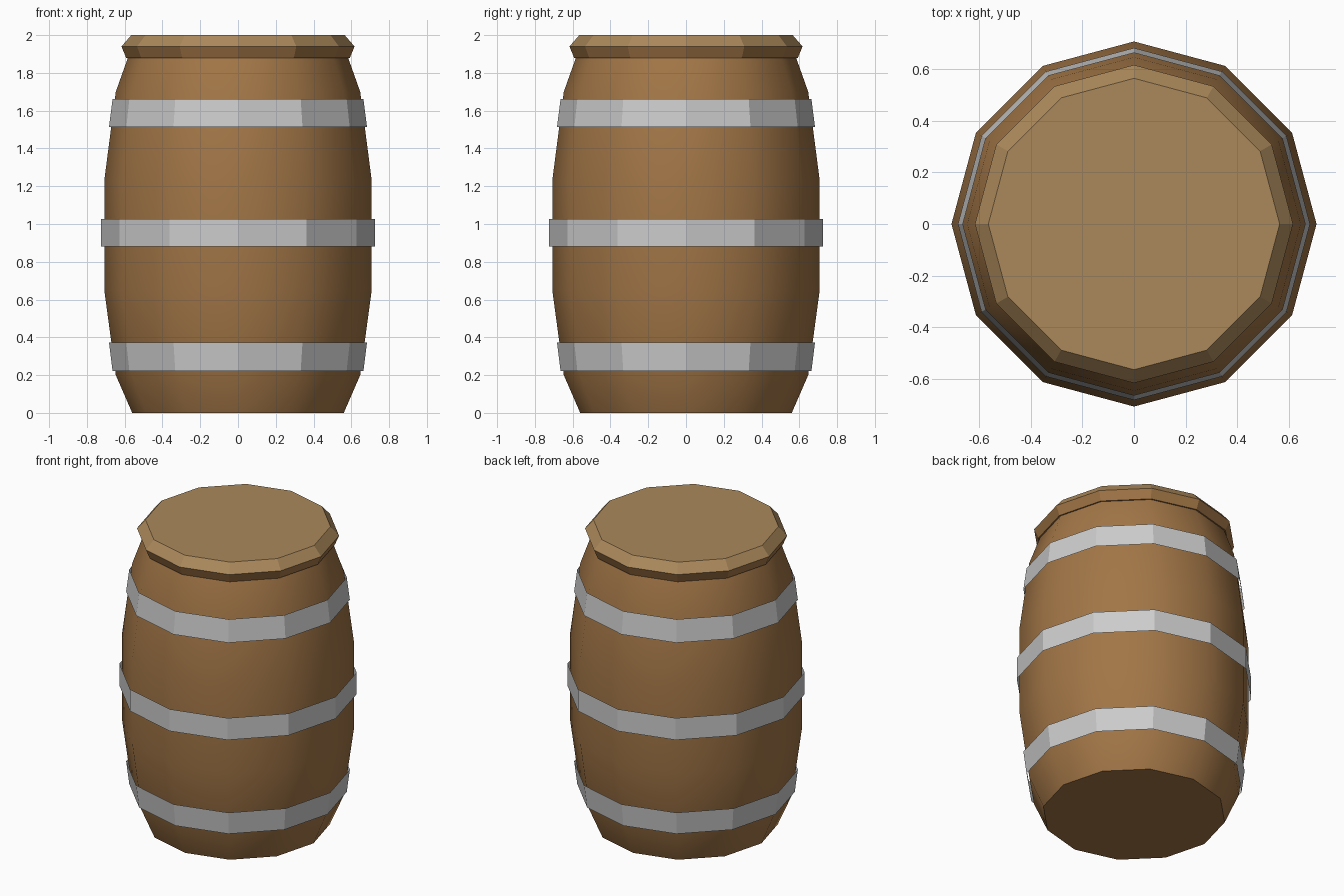
import bpy, bmesh, math

if "Cube" in bpy.data.objects:
    bpy.data.objects.remove(bpy.data.objects["Cube"])

SIDES = 12


def material(name, rgb):
    m = bpy.data.materials.new(name)
    m.diffuse_color = (*rgb, 1)
    m.use_nodes = True
    m.node_tree.nodes["Principled BSDF"].inputs["Base Color"].default_value = m.diffuse_color
    return m


def lathe(name, profile, mat=None, cap_bottom=False, cap_top=False):
    """Turn a (radius, z) profile, listed bottom to top, into a 12-sided shell."""
    bm = bmesh.new()
    rings = []
    for r, z in profile:
        rings.append([bm.verts.new((r * math.cos(i * math.tau / SIDES),
                                    r * math.sin(i * math.tau / SIDES), z))
                      for i in range(SIDES)])
    for lo, hi in zip(rings, rings[1:]):
        for i in range(SIDES):
            j = (i + 1) % SIDES
            bm.faces.new((lo[i], lo[j], hi[j], hi[i]))
    if cap_bottom:
        bm.faces.new(rings[0][::-1])
    if cap_top:
        bm.faces.new(rings[-1])
    mesh = bpy.data.meshes.new(name)
    bm.to_mesh(mesh)
    bm.free()
    obj = bpy.data.objects.new(name, mesh)
    bpy.context.collection.objects.link(obj)
    if mat:
        mesh.materials.append(mat)
    return obj


wood = material("wood", (0.36, 0.18, 0.062))
lid_wood = material("lid_wood", (0.41, 0.25, 0.105))

# Bulging smooth body with a flat base
body = lathe("barrel_body",
             [(0.56, 0), (0.647, 0.2), (0.708, 0.65), (0.708, 1.23),
              (0.647, 1.70), (0.583, 1.88)], wood, cap_bottom=True)
bpy.context.view_layer.objects.active = body
body.select_set(True)
bpy.ops.object.shade_smooth_by_angle(angle=math.radians(40))

# Flared rim under the lid, and the bevelled lid
lathe("top_rim", [(0.583, 1.88), (0.592, 1.88), (0.617, 1.94)], wood)
lathe("lid", [(0.617, 1.94), (0.565, 2.0)], lid_wood, cap_top=True)

# Thin metal hoops
lathe("lower_hoop", [(0.664, 0.222), (0.683, 0.373)])
lathe("middle_hoop", [(0.724, 0.88), (0.724, 1.027)])
lathe("upper_hoop", [(0.683, 1.513), (0.664, 1.662)])
